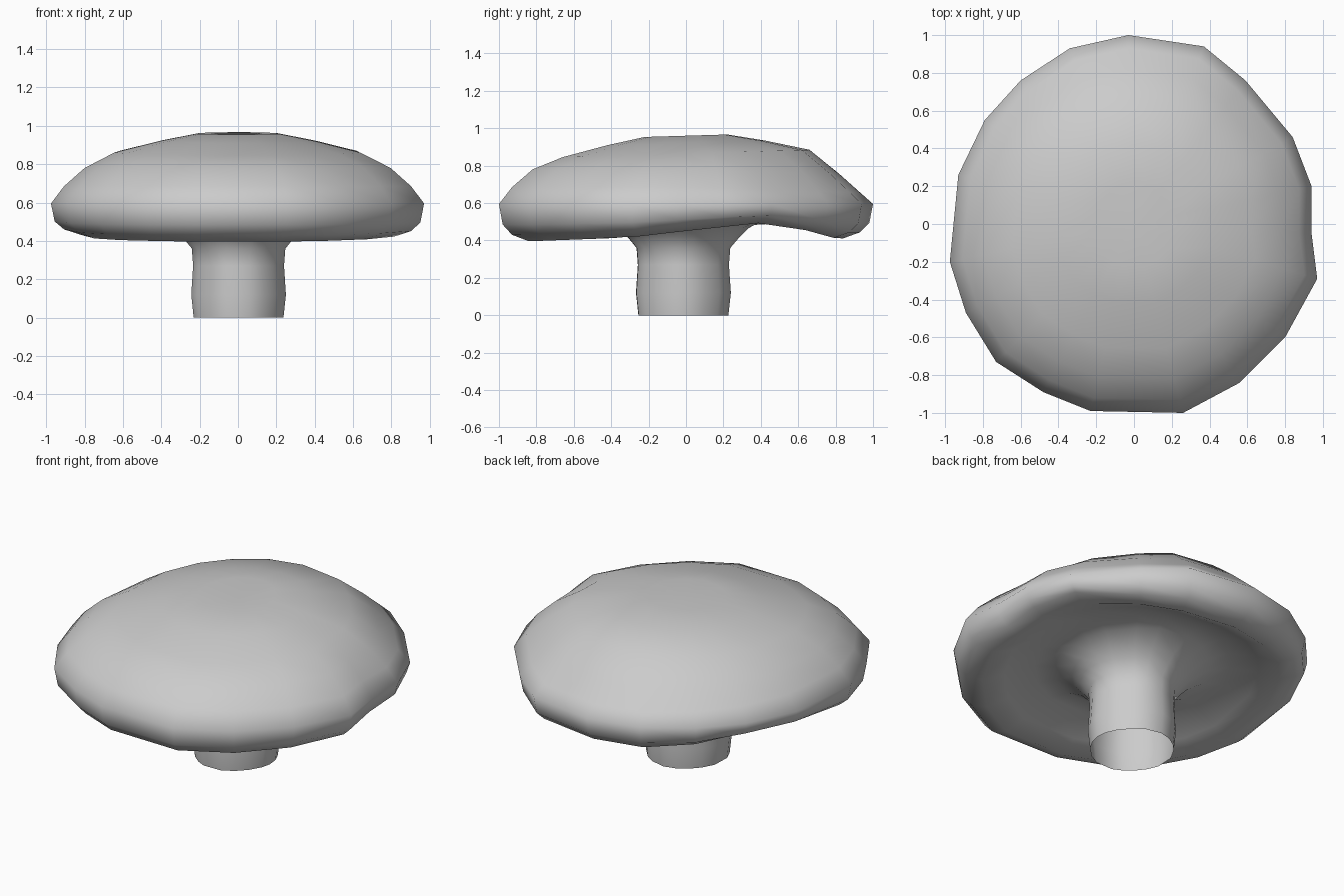
import bpy, bmesh, math

if "Cube" in bpy.data.objects:
    bpy.data.objects.remove(bpy.data.objects["Cube"])


def interp(x, pts):
    for (a, u), (b, v) in zip(pts, pts[1:]):
        if x <= b:
            t = max(0.0, (x - a) / (b - a))
            return u + (v - u) * t
    return pts[-1][1]


def loft(name, rings, top):
    """Skin equal-length rings, closing the first with a fan; the last stays open."""
    bm = bmesh.new()
    loops = [[bm.verts.new(p) for p in ring] for ring in rings]
    n = len(loops[0])
    tip = bm.verts.new(top)
    for i in range(n):
        j = (i + 1) % n
        bm.faces.new((loops[0][i], loops[0][j], tip))
        for a, b in zip(loops, loops[1:]):
            bm.faces.new((a[i], b[i], b[j], a[j]))
    bmesh.ops.recalc_face_normals(bm, faces=bm.faces)
    mesh = bpy.data.meshes.new(name)
    bm.to_mesh(mesh)
    bm.free()
    mesh.shade_smooth()
    obj = bpy.data.objects.new(name, mesh)
    bpy.context.collection.objects.link(obj)
    return obj


# Cap: irregular plan outline, swept through a domed profile with a hollow underside
outline = [(0.94, -0.05), (0.94, 0.2), (0.84, 0.46), (0.59, 0.76), (0.37, 0.94),
           (-0.03, 1.0), (-0.34, 0.93), (-0.6, 0.76), (-0.79, 0.55), (-0.93, 0.26),
           (-0.975, -0.2), (-0.89, -0.47), (-0.73, -0.73), (-0.48, -0.89),
           (-0.23, -0.99), (0.26, -1.0), (0.56, -0.84), (0.8, -0.6), (0.97, -0.29)]
# (fraction of outline, height, how much the rim wave lifts it)
profile = [(0.22, 0.96, 0), (0.42, 0.922, 0), (0.66, 0.865, 0), (0.82, 0.78, 0),
           (0.93, 0.685, 0), (1.0, 0.595, 0), (0.98, 0.485, 0.5), (0.93, 0.43, 0.9),
           (0.84, 0.396, 1), (0.72, 0.435, 0.9), (0.55, 0.505, 0.4), (0.44, 0.505, 0.2)]
wave = [(-0.83, 0), (-0.3, 0.02), (0, 0.055), (0.42, 0.1), (0.6, 0.07), (0.8, 0.015)]


def cap_point(x, y, s, z, lift):
    px, py = x * s, y * s
    z += lift * interp(py, wave)
    if s < 0.7 and lift == 0:   # crown sits slightly towards the back
        z += 0.03 * py
    if 0.7 < s < 0.99 and lift == 0:  # back edge slopes more steeply
        z -= 0.03 * max(0, py)
    return px, py, z


rings = [[cap_point(x, y, *p) for x, y in outline] for p in profile]

# Stem: slightly lumpy column, open at the foot, flaring into the cap
stem_profile = [(0.345, 0.465), (0.3, 0.42), (0.25, 0.36),
                (0.243, 0.27), (0.253, 0.12), (0.24, 0.0)]
for r, z in stem_profile:
    ring = []
    for x, y in outline:
        a = math.atan2(y, x)
        k = r * (1 + 0.02 * math.cos(4 * a))
        ring.append((0.97 * k * math.cos(a), k * math.sin(a) - 0.018, z))
    rings.append(ring)

loft("mushroom", rings, top=(0, -0.03, 0.93))
